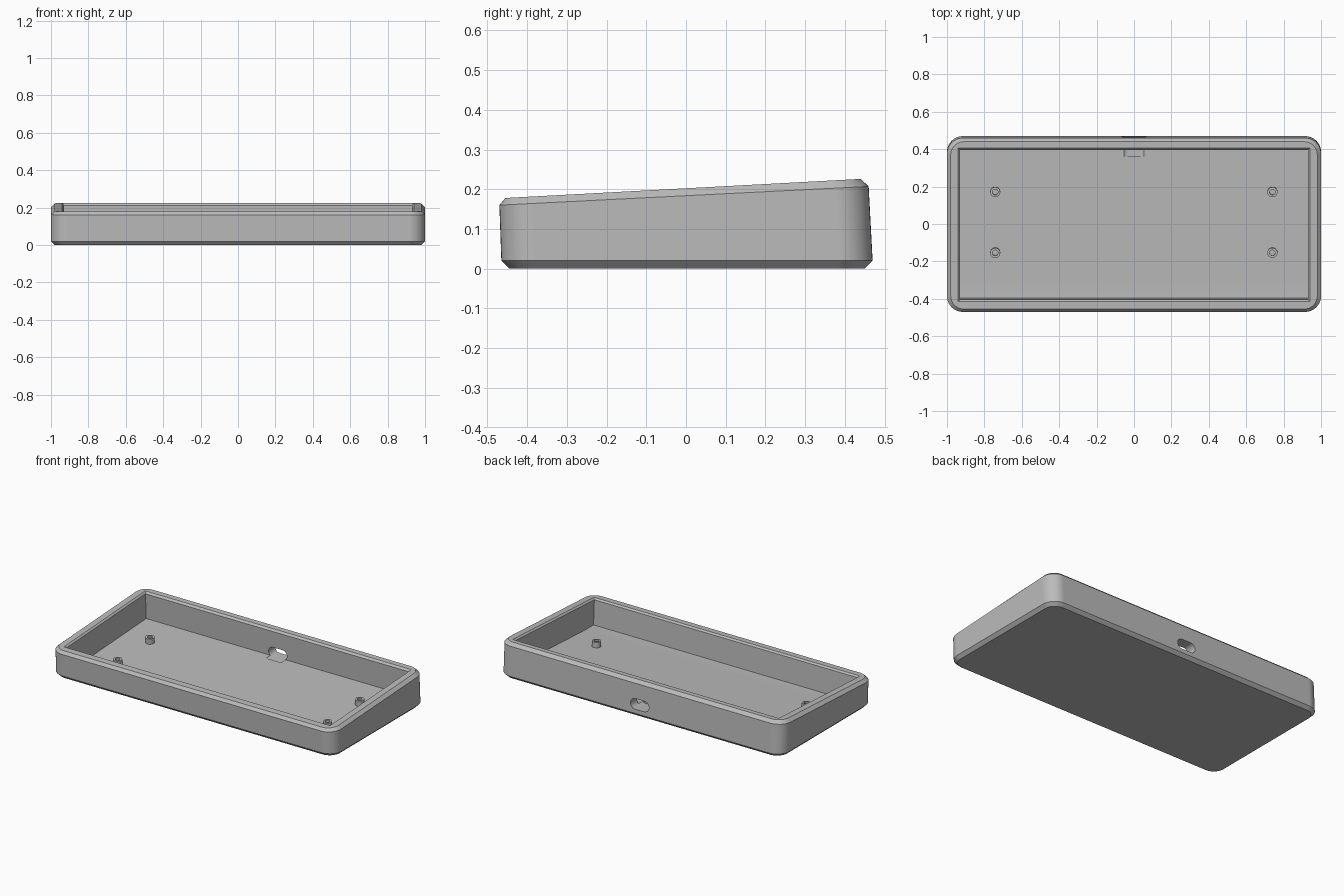
import bpy, bmesh, math

if "Cube" in bpy.data.objects:
    bpy.data.objects.remove(bpy.data.objects["Cube"], do_unlink=True)

grey = bpy.data.materials.new("plain grey")
grey.use_nodes = True
COLOUR = (0.5, 0.5, 0.5, 1)
grey.diffuse_color = COLOUR
grey.node_tree.nodes["Principled BSDF"].inputs["Base Color"].default_value = COLOUR

SLOPE = 0.0535          # rise of the top and floor from front to back


def loft(name, loops):
    """Skin a closed solid through loops that have equal point counts."""
    bm = bmesh.new()
    rings = [[bm.verts.new(p) for p in loop] for loop in loops]
    n = len(rings[0])
    for a, b in zip(rings, rings[1:]):
        for i in range(n):
            j = (i + 1) % n
            bm.faces.new((a[i], a[j], b[j], b[i]))
    bm.faces.new(rings[0][::-1])
    bm.faces.new(rings[-1])
    bmesh.ops.recalc_face_normals(bm, faces=bm.faces)
    mesh = bpy.data.meshes.new(name)
    bm.to_mesh(mesh)
    bm.free()
    mesh.materials.append(grey)
    obj = bpy.data.objects.new(name, mesh)
    bpy.context.collection.objects.link(obj)
    return obj


def rounded(hx, y0, y1, r, z0, z1, seg=10):
    """Rounded rectangle whose height runs from z0 (front) to z1 (back)."""
    pts = []
    corners = ((hx - r, y1 - r), (r - hx, y1 - r), (r - hx, y0 + r), (hx - r, y0 + r))
    for k, (cx, cy) in enumerate(corners):
        for i in range(seg + 1):
            a = math.pi / 2 * (k + i / seg)
            y = cy + r * math.sin(a)
            pts.append((cx + r * math.cos(a), y, z0 + (z1 - z0) * (y - y0) / (y1 - y0)))
    return pts


def rectangle(hx, y0, y1, lift):
    """Rectangle parallel to the sloping rim."""
    return [(x, y, 0.2025 + SLOPE * y + lift)
            for x, y in ((hx, y1), (-hx, y1), (-hx, y0), (hx, y0))]


def activate(obj):
    bpy.ops.object.select_all(action="DESELECT")
    obj.select_set(True)
    bpy.context.view_layer.objects.active = obj


def cut(obj, cutter):
    cutter.hide_render = True
    mod = obj.modifiers.new("cut", "BOOLEAN")
    mod.operation = "DIFFERENCE"
    mod.solver = "EXACT"
    mod.object = cutter
    activate(obj)
    bpy.ops.object.modifier_apply(modifier=mod.name)
    bpy.data.objects.remove(cutter, do_unlink=True)


def smooth(obj):
    activate(obj)
    bpy.ops.object.shade_smooth_by_angle(angle=math.radians(20))
    mod = obj.modifiers.new("even shading", "WEIGHTED_NORMAL")
    mod.keep_sharp = True


# Wedge-shaped tray body with chamfered lower and upper edges
tray = loft("tray_body", [
    rounded(0.98, -0.445, 0.45, 0.07, 0, 0),
    rounded(1.0, -0.465, 0.47, 0.085, 0.02, 0.02),
    rounded(1.0, -0.47, 0.46, 0.085, 0.16, 0.207),
    rounded(0.98, -0.455, 0.44, 0.07, 0.178, 0.226),
])

# Cavity: sloping floor that levels out near the front
section = [(-0.396, 0.013), (-0.31, 0.013), (0.403, 0.051), (0.39, 0.3), (-0.41, 0.3)]
cut(tray, loft("cavity_cutter", [[(x, y, z) for y, z in section] for x in (-0.93, 0.93)]))

# Small bevel around the opening
cut(tray, loft("opening_bevel_cutter", [
    rectangle(0.92, -0.394, 0.386, -0.02),
    rectangle(0.95, -0.424, 0.416, 0.01),
]))

# Rounded cable slot through the back wall
W, R, ZC, SEG = 0.032, 0.033, 0.077, 12
slot = []
for side in (1, -1):
    for i in range(SEG + 1):
        a = side * math.pi / 2 - math.pi / 2 + math.pi * (i / SEG - 0.5) + math.pi / 2
        a = math.pi * (i / SEG - 0.5) + (0 if side > 0 else math.pi)
        slot.append((side * W + R * math.cos(a), ZC + R * math.sin(a)))
cut(tray, loft("slot_cutter", [[(x, y, z + SLOPE * (y - 0.43)) for x, z in slot]
                               for y in (0.36, 0.52)]))
smooth(tray)


# Hollow screw posts standing on the floor
def ring(cx, cy, r, lift, n=24):
    pts = []
    for i in range(n):
        a = 2 * math.pi * i / n
        y = cy + r * math.sin(a) - SLOPE * lift
        pts.append((cx + r * math.cos(a), y, 0.0296 + SLOPE * y + lift))
    return pts


for side, x in (("left", 0.74), ("right", -0.742)):
    for end, y in (("back", 0.172), ("front", -0.153)):
        post = loft(f"screw_post_{end}_{side}", [
            ring(x, y, 0.027, -0.004), ring(x, y, 0.027, 0.034),
            ring(x, y, 0.015, 0.034), ring(x, y, 0.015, 0.002)])
        smooth(post)
